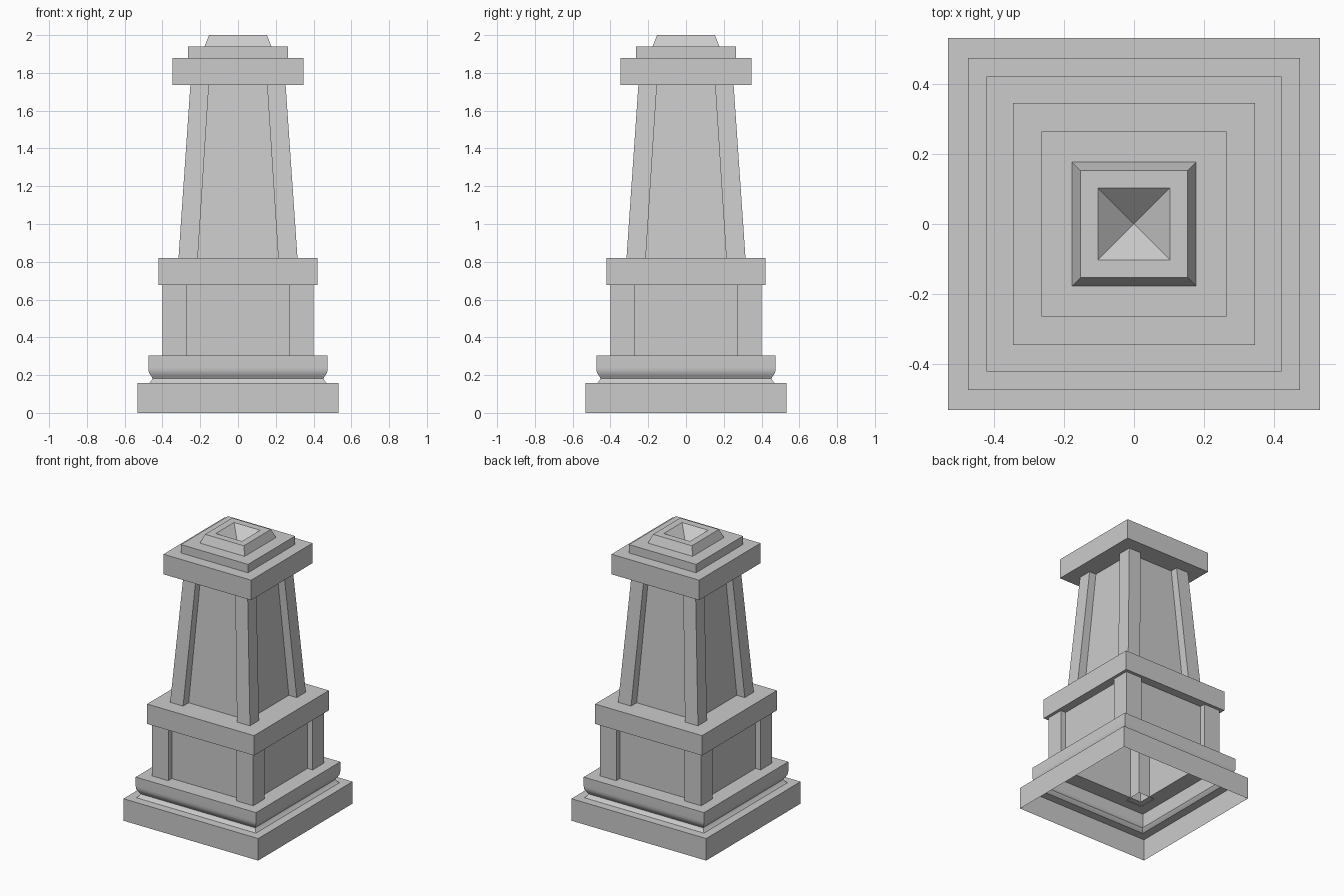
import bpy
import bmesh
from math import radians

cube = bpy.data.objects.get("Cube")
if cube:
    bpy.data.objects.remove(cube, do_unlink=True)

# Single stone colour
stone = bpy.data.materials.new("grey_stone")
stone.use_nodes = True
COLOUR = (0.6, 0.6, 0.6, 1)
stone.diffuse_color = COLOUR
stone.node_tree.nodes["Principled BSDF"].inputs["Base Color"].default_value = COLOUR


def square_loft(name, sections, tip=None, smooth=False):
    """Skin square rings given as (centre x, centre y, half width, z); the ends stay open."""
    bm = bmesh.new()
    rings = []
    for cx, cy, h, z in sections:
        rings.append([bm.verts.new((cx + sx * h, cy + sy * h, z))
                      for sx, sy in ((-1, -1), (1, -1), (1, 1), (-1, 1))])
    for low, high in zip(rings, rings[1:]):
        for i in range(4):
            j = (i + 1) % 4
            bm.faces.new((low[i], low[j], high[j], high[i]))
    if tip is not None:
        point = bm.verts.new((0, 0, tip))
        for i in range(4):
            bm.faces.new((rings[-1][i], rings[-1][(i + 1) % 4], point))
    mesh = bpy.data.meshes.new(name)
    bm.to_mesh(mesh)
    bm.free()
    mesh.materials.append(stone)
    obj = bpy.data.objects.new(name, mesh)
    bpy.context.collection.objects.link(obj)
    if smooth:
        bpy.ops.object.select_all(action='DESELECT')
        obj.select_set(True)
        bpy.context.view_layer.objects.active = obj
        bpy.ops.object.shade_smooth_by_angle(angle=radians(35))
    return obj


def tier(name, profile, **options):
    return square_loft(name, [(0, 0, h, z) for h, z in profile], **options)


# Hollow stepped shell, open underneath
SLAB, MOULD, LEDGE, SHAFT, CAP = 0.157, 0.305, 0.678, 0.82, 1.737
tier("base_slab", [(0.532, 0), (0.532, SLAB), (0.472, SLAB)])
tier("base_moulding", [(0.472, SLAB), (0.46, 0.168), (0.452, 0.182), (0.456, 0.19),
                       (0.464, 0.2), (0.47, 0.212), (0.474, 0.225), (0.475, 0.24),
                       (0.475, MOULD), (0.36, MOULD)], smooth=True)
tier("pedestal_body", [(0.36, MOULD), (0.36, LEDGE)])
tier("pedestal_cap", [(0.36, LEDGE), (0.422, LEDGE), (0.422, SHAFT), (0.252, SHAFT)])
tier("tapered_shaft", [(0.252, SHAFT), (0.198, CAP)])
tier("top_cap", [(0.198, CAP), (0.346, CAP), (0.346, 1.88), (0.265, 1.88)])
tier("top_step", [(0.265, 1.88), (0.265, 1.94), (0.177, 1.94)])
# Bevelled crown with a sunken pyramid pit
tier("crown", [(0.177, 1.94), (0.153, 2.0), (0.103, 2.0)], tip=1.9)

# Corner posts on the pedestal and the shaft
for sx, side in ((1, "left"), (-1, "right")):
    for sy, end in ((-1, "front"), (1, "back")):
        square_loft(f"pedestal_post_{end}_{side}",
                    [(sx * 0.335, sy * 0.335, 0.065, z) for z in (0.302, LEDGE)])
        square_loft(f"shaft_post_{end}_{side}",
                    [(sx * 0.264, sy * 0.264, 0.051, SHAFT),
                     (sx * 0.203, sy * 0.203, 0.049, CAP)])
